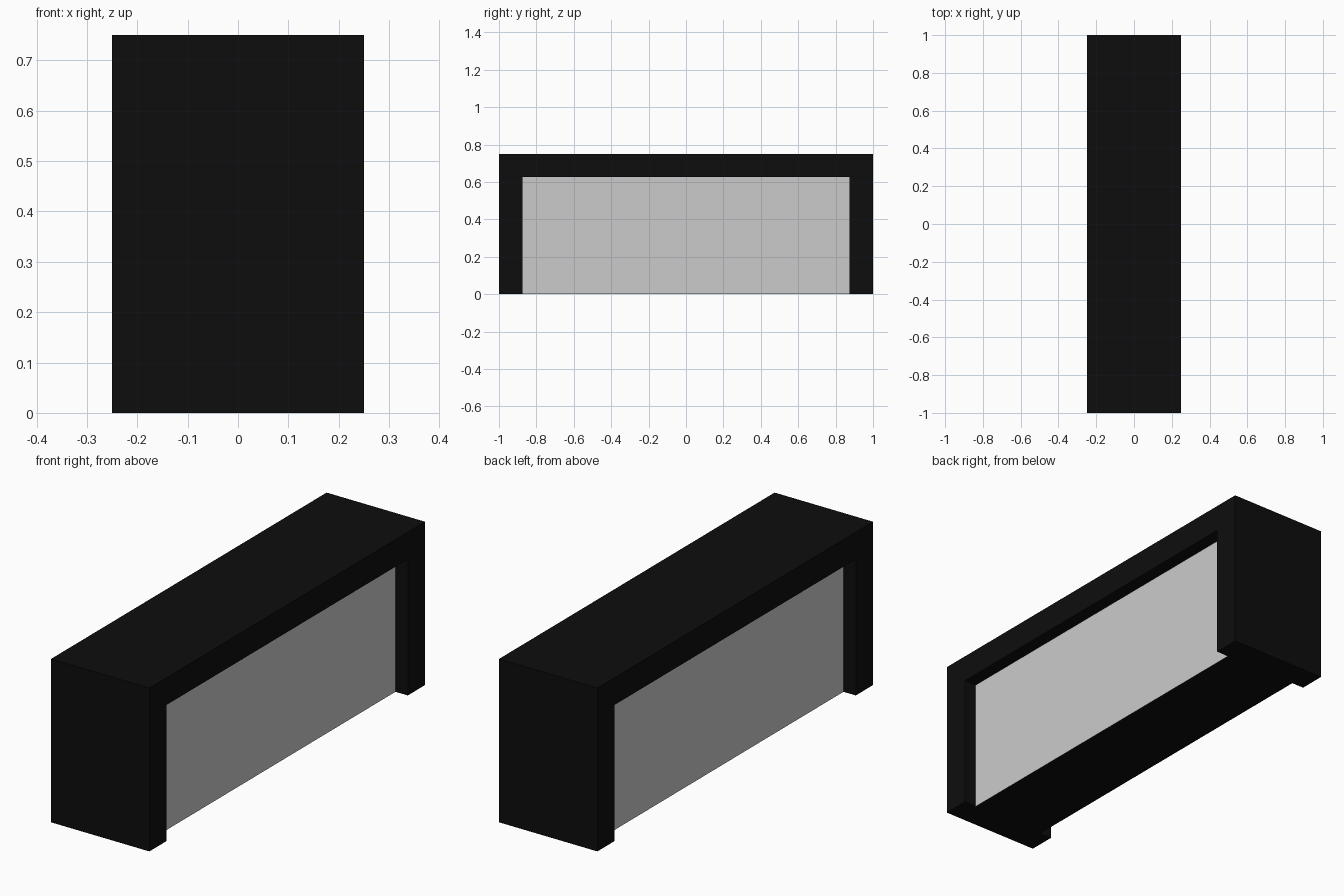
import bpy, bmesh

if "Cube" in bpy.data.objects:
    bpy.data.objects.remove(bpy.data.objects["Cube"])

HALF_X, HALF_Y, HEIGHT = 0.25, 1.0, 0.75
BORDER, RECESS = 0.125, 0.0625


def material(name, value):
    m = bpy.data.materials.new(name)
    m.diffuse_color = (value, value, value, 1)
    m.use_nodes = True
    m.node_tree.nodes["Principled BSDF"].inputs["Base Color"].default_value = m.diffuse_color
    return m


def arch(half_y, top):
    return [(-half_y, 0), (-half_y, top), (half_y, top), (half_y, 0)]


bm = bmesh.new()


def ring(x, profile):
    return [bm.verts.new((x, y, z)) for y, z in profile]


def bridge(a, b):
    for i in range(3):
        bm.faces.new((a[i], a[i + 1], b[i + 1], b[i]))


outer, inner = arch(HALF_Y, HEIGHT), arch(HALF_Y - BORDER, HEIGHT - BORDER)
sides = []
for s in (-1, 1):
    rim = ring(s * HALF_X, outer)
    lip = ring(s * HALF_X, inner)
    back = ring(s * (HALF_X - RECESS), inner)
    bridge(rim, lip)                 # flat arch border
    bridge(lip, back)                # recess walls
    panel = bm.faces.new(back)       # recessed light panel
    panel.material_index = 1
    sides.append((rim, lip, back))

# outer shell and underside
(r0, l0, b0), (r1, l1, b1) = sides
bridge(r0, r1)
bm.faces.new((r0[0], l0[0], b0[0], b1[0], l1[0], r1[0]))
bm.faces.new((r0[3], l0[3], b0[3], b1[3], l1[3], r1[3]))
bm.faces.new((b0[0], b0[3], b1[3], b1[0]))
bmesh.ops.recalc_face_normals(bm, faces=bm.faces)

mesh = bpy.data.meshes.new("arched_block")
bm.to_mesh(mesh)
bm.free()
mesh.materials.append(material("black", 0.004))
mesh.materials.append(material("light grey", 0.6))
bpy.context.collection.objects.link(bpy.data.objects.new("arched_block", mesh))
